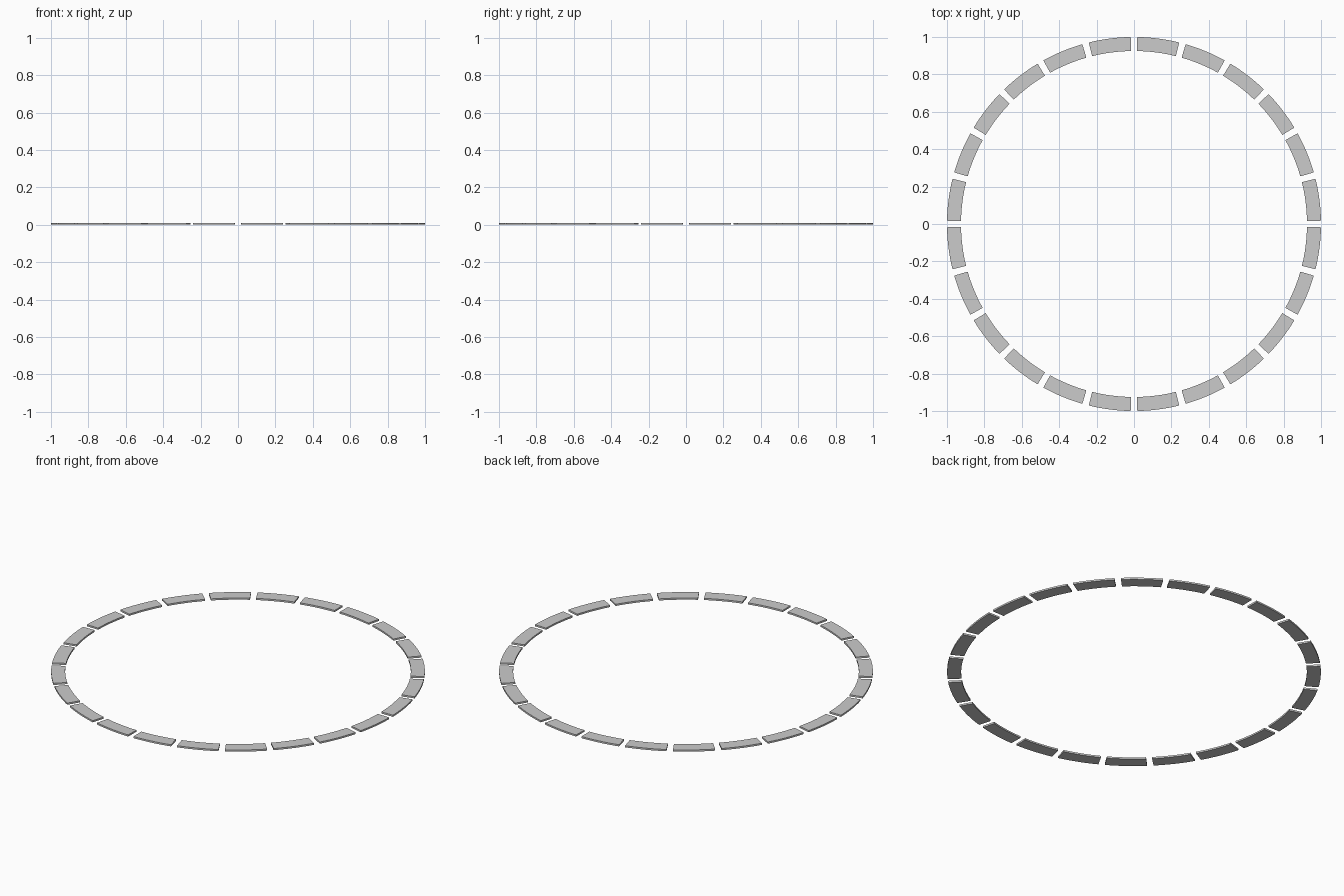
import bpy, bmesh, math

if "Cube" in bpy.data.objects:
    bpy.data.objects.remove(bpy.data.objects["Cube"])

COUNT, STEPS = 24, 8
R_OUT, R_IN, HEIGHT = 1.0, 0.925, 0.01
GAP = math.radians(2)

grey = bpy.data.materials.new("light grey")
grey.diffuse_color = (0.6, 0.6, 0.6, 1)
grey.use_nodes = True
grey.node_tree.nodes["Principled BSDF"].inputs["Base Color"].default_value = grey.diffuse_color


def ring_segment(name, start, end):
    """Flat curved plate between two angles."""
    bm = bmesh.new()
    angles = [start + (end - start) * i / STEPS for i in range(STEPS + 1)]
    outline = [(R_OUT, a) for a in angles] + [(R_IN, a) for a in reversed(angles)]
    face = bm.faces.new([bm.verts.new((r * math.cos(a), r * math.sin(a), 0))
                         for r, a in outline])
    ext = bmesh.ops.extrude_face_region(bm, geom=[face])
    top = [v for v in ext["geom"] if isinstance(v, bmesh.types.BMVert)]
    bmesh.ops.translate(bm, verts=top, vec=(0, 0, HEIGHT))
    bmesh.ops.recalc_face_normals(bm, faces=bm.faces)
    mesh = bpy.data.meshes.new(name)
    bm.to_mesh(mesh)
    bm.free()
    mesh.materials.append(grey)
    obj = bpy.data.objects.new(name, mesh)
    bpy.context.collection.objects.link(obj)
    return obj


# Ring of evenly spaced plates
pitch = 2 * math.pi / COUNT
for i in range(COUNT):
    seg = ring_segment(f"ring_segment_{i + 1:02d}",
                       i * pitch + GAP / 2, (i + 1) * pitch - GAP / 2)
    bpy.context.view_layer.objects.active = seg
    seg.select_set(True)
bpy.ops.object.shade_smooth_by_angle(angle=math.radians(30))
